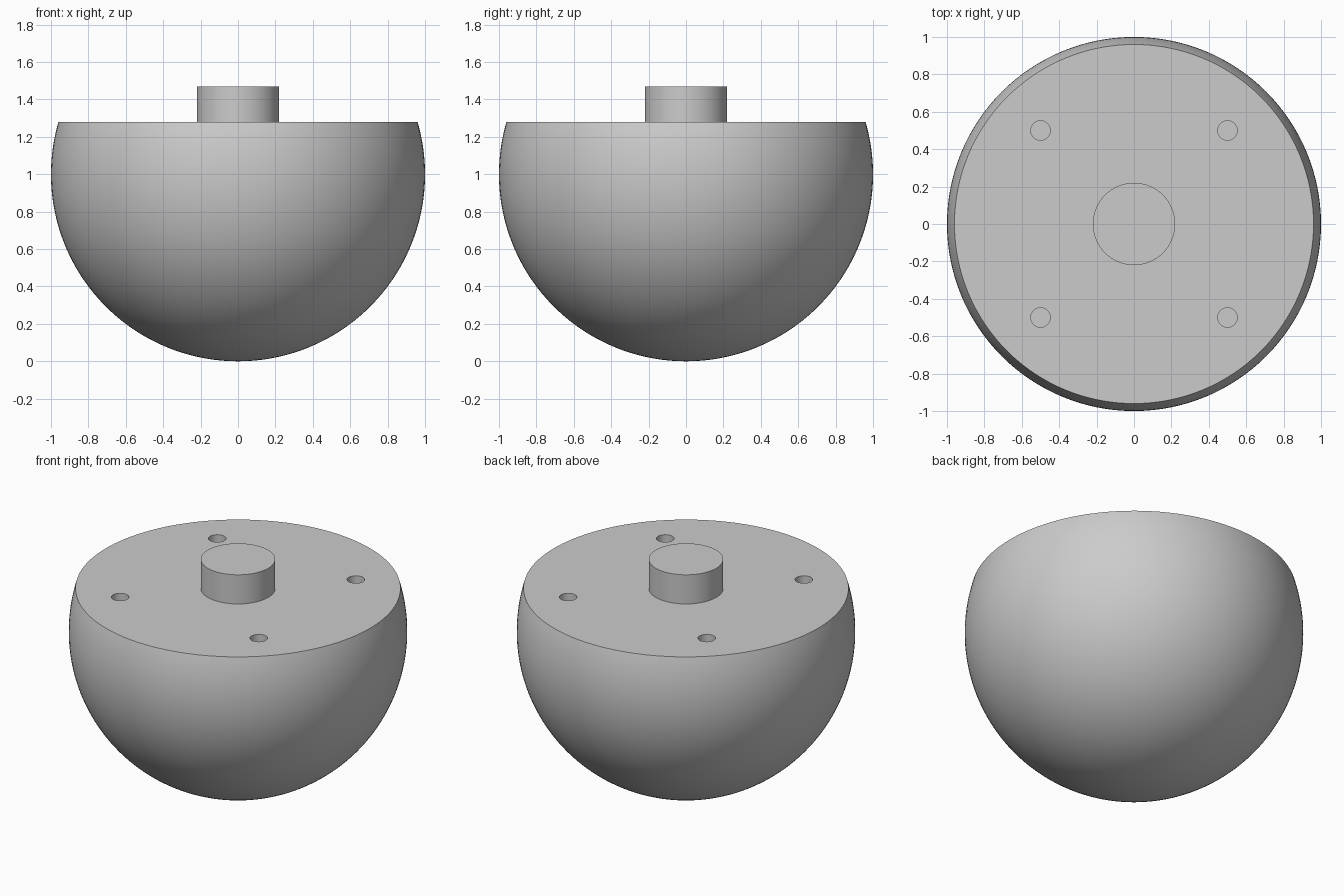
import bpy, bmesh, math
from mathutils import Matrix

SEGMENTS = 128
RADIUS = 1.0
TOP_Z = 1.28      # height of the flat cut
POST_Z = 1.47
POST_R = 0.22
HOLE_R = 0.052
HOLE_DEPTH = 0.2
HOLE_POS = 0.5

if "Cube" in bpy.data.objects:
    bpy.data.objects.remove(bpy.data.objects["Cube"])

grey = bpy.data.materials.new("plain_grey")
grey.use_nodes = True
colour = (0.6, 0.6, 0.6, 1)
grey.diffuse_color = colour
grey.node_tree.nodes["Principled BSDF"].inputs["Base Color"].default_value = colour


def make_object(name, bm):
    bmesh.ops.recalc_face_normals(bm, faces=bm.faces)
    mesh = bpy.data.meshes.new(name)
    bm.to_mesh(mesh)
    bm.free()
    mesh.materials.append(grey)
    obj = bpy.data.objects.new(name, mesh)
    bpy.context.collection.objects.link(obj)
    return obj


def lathe(name, profile):
    """Spin a list of (radius, z) points about the z axis."""
    bm = bmesh.new()
    verts = [bm.verts.new((r, 0, z)) for r, z in profile]
    edges = [bm.edges.new(pair) for pair in zip(verts, verts[1:])]
    bmesh.ops.spin(bm, geom=verts + edges, cent=(0, 0, 0), axis=(0, 0, 1),
                   angle=2 * math.pi, steps=SEGMENTS, use_merge=True)
    bmesh.ops.remove_doubles(bm, verts=bm.verts, dist=1e-5)
    return make_object(name, bm)


def smooth(obj):
    bpy.ops.object.select_all(action='DESELECT')
    obj.select_set(True)
    bpy.context.view_layer.objects.active = obj
    bpy.ops.object.shade_smooth_by_angle(angle=math.radians(30))


# Truncated ball: arc from the bottom pole up to the flat cut, then the cap
rings = 64
end = math.pi / 2 + math.asin(TOP_Z - RADIUS)
arc = [(RADIUS * math.sin(end * i / rings), RADIUS - RADIUS * math.cos(end * i / rings))
       for i in range(rings + 1)]
ball = lathe("truncated_ball", arc + [(0, TOP_Z)])

# Four blind screw holes in the flat top
bm = bmesh.new()
for x in (-HOLE_POS, HOLE_POS):
    for y in (-HOLE_POS, HOLE_POS):
        bmesh.ops.create_cone(bm, cap_ends=True, segments=48, radius1=HOLE_R,
                              radius2=HOLE_R, depth=2 * HOLE_DEPTH,
                              matrix=Matrix.Translation((x, y, TOP_Z)))
cutter = make_object("hole_cutter", bm)
cutter.hide_render = True
cut = ball.modifiers.new("screw_holes", 'BOOLEAN')
cut.operation = 'DIFFERENCE'
cut.solver = 'EXACT'
cut.object = cutter
bpy.context.view_layer.objects.active = ball
bpy.ops.object.modifier_apply(modifier=cut.name)
bpy.data.objects.remove(cutter)
smooth(ball)

# Central round post standing on the flat top
post = lathe("centre_post", [(POST_R, TOP_Z), (POST_R, POST_Z), (0, POST_Z)])
smooth(post)
